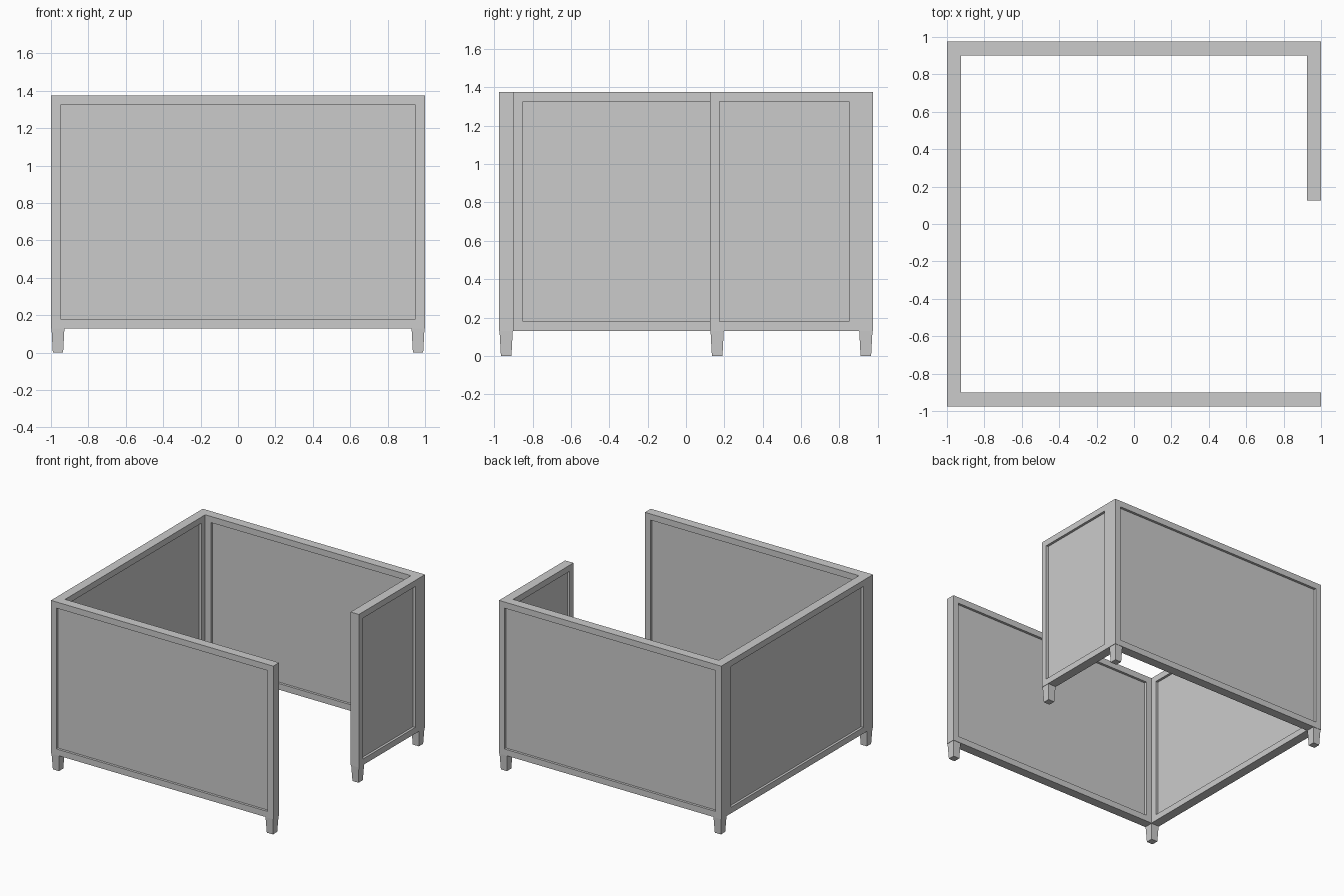
import bpy, bmesh

if "Cube" in bpy.data.objects:
    bpy.data.objects.remove(bpy.data.objects["Cube"])

X, Y, T = 1.0, 0.975, 0.075        # half width, half depth, wall thickness
Z0, Z1 = 0.13, 1.375               # underside and top of the walls
END = 0.125                        # where the short right wall stops
BORDER, RECESS = 0.05, 0.02
XI, YI = X - T, Y - T


def make_object(name, bm):
    bmesh.ops.recalc_face_normals(bm, faces=bm.faces[:])
    mesh = bpy.data.meshes.new(name)
    bm.to_mesh(mesh)
    bm.free()
    obj = bpy.data.objects.new(name, mesh)
    bpy.context.collection.objects.link(obj)
    return obj


# Walls: open plan outline, extruded, then recessed panels in each long face
outline = [(-X, -Y), (X, -Y), (X, -YI), (-XI, -YI), (-XI, YI), (XI, YI),
           (XI, END), (X, END), (X, YI), (X, Y), (-X, Y), (-X, YI), (-X, -YI)]
bm = bmesh.new()
base = bm.faces.new([bm.verts.new((x, y, Z0)) for x, y in outline])
ext = bmesh.ops.extrude_face_region(bm, geom=[base], use_keep_orig=True)
top = [v for v in ext["geom"] if isinstance(v, bmesh.types.BMVert)]
bmesh.ops.translate(bm, verts=top, vec=(0, 0, Z1 - Z0))
bmesh.ops.recalc_face_normals(bm, faces=bm.faces[:])
bm.normal_update()
panels = [f for f in bm.faces if abs(f.normal.z) < 0.5 and f.calc_area() > 0.5]
bmesh.ops.inset_individual(bm, faces=panels, thickness=BORDER, use_even_offset=True)
bmesh.ops.inset_individual(bm, faces=panels, thickness=0.0, depth=-RECESS)
make_object("partition_walls", bm)


# Tapered feet at the corners and under the free end of the short wall
def foot(name, x, y, top_half=0.0345, bottom_half=0.0275):
    bm = bmesh.new()
    bmesh.ops.create_cube(bm, size=2)
    for v in bm.verts:
        h = top_half if v.co.z > 0 else bottom_half
        v.co = (x + v.co.x * h, y + v.co.y * h, Z0 if v.co.z > 0 else 0)
    make_object(name, bm)


fx, fy = X - T / 2, Y - T / 2
for side, sx in (("left", -1), ("right", 1)):
    for end, sy in (("front", -1), ("back", 1)):
        foot(f"{end}_{side}_foot", sx * fx, sy * fy)
foot("short_wall_foot", fx, END + T / 2)
